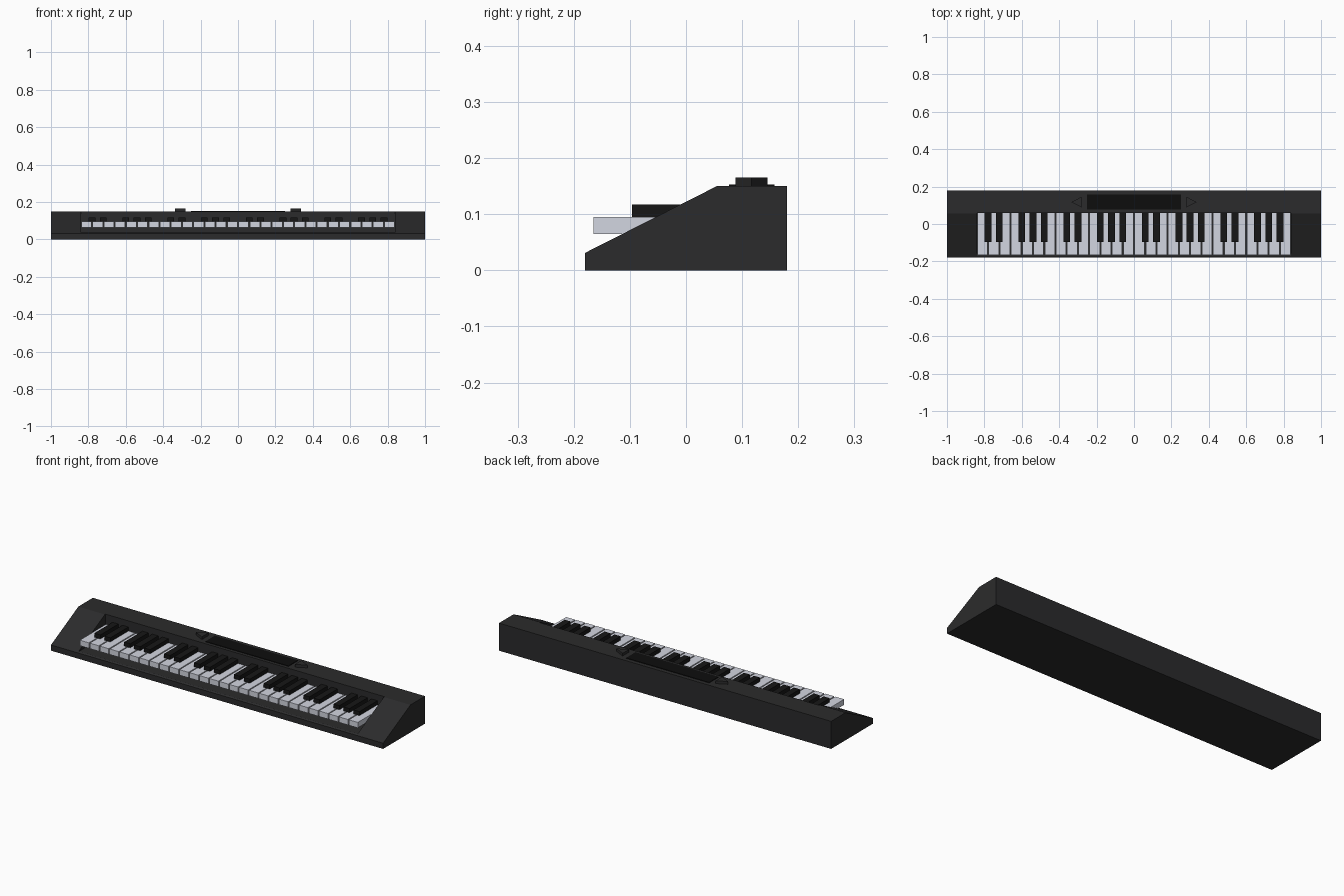
import bpy, bmesh

if "Cube" in bpy.data.objects:
    bpy.data.objects.remove(bpy.data.objects["Cube"])


def material(name, color):
    m = bpy.data.materials.new(name)
    m.diffuse_color = (*color, 1)
    m.use_nodes = True
    m.node_tree.nodes["Principled BSDF"].inputs["Base Color"].default_value = m.diffuse_color
    return m


CASE = material("case_charcoal", (0.024, 0.024, 0.025))
IVORY = material("key_white", (0.65, 0.67, 0.75))
BLACK = material("key_black", (0.008, 0.008, 0.008))
GLASS = material("display_black", (0.004, 0.004, 0.004))


def prism(name, base, offset, mat):
    """Extrude a flat polygon along an offset vector."""
    bm = bmesh.new()
    face = bm.faces.new([bm.verts.new(p) for p in base])
    ext = bmesh.ops.extrude_face_region(bm, geom=[face], use_keep_orig=True)
    moved = [g for g in ext["geom"] if isinstance(g, bmesh.types.BMVert)]
    bmesh.ops.translate(bm, verts=moved, vec=offset)
    bmesh.ops.recalc_face_normals(bm, faces=bm.faces)
    mesh = bpy.data.meshes.new(name)
    bm.to_mesh(mesh)
    bm.free()
    obj = bpy.data.objects.new(name, mesh)
    bpy.context.collection.objects.link(obj)
    if mat:
        mesh.materials.append(mat)
    return obj


def box(name, x0, x1, y0, y1, z0, z1, mat):
    base = [(x0, y0, z0), (x1, y0, z0), (x1, y1, z0), (x0, y1, z0)]
    return prism(name, base, (0, 0, z1 - z0), mat)


# Wedge-shaped case
profile = [(-0.18, 0), (0.18, 0), (0.18, 0.15), (0.055, 0.15), (-0.18, 0.031)]
case = prism("case", [(-1, y, z) for y, z in profile], (2, 0, 0), CASE)

# Recess for the keybed
cutter = box("recess_cutter", -0.84, 0.84, -0.17, 0.06, 0.034, 0.3, CASE)
cutter.hide_render = True
cut = case.modifiers.new("recess", 'BOOLEAN')
cut.operation = 'DIFFERENCE'
cut.solver = 'EXACT'
cut.object = cutter
bpy.context.view_layer.objects.active = case
case.select_set(True)
bpy.ops.object.modifier_apply(modifier=cut.name)
bpy.data.objects.remove(cutter)

# Four octaves of keys
PITCH = 0.06
for i in range(28):
    x = -0.84 + i * PITCH
    box(f"white_key_{i + 1}", x + 0.003, x + PITCH - 0.003, -0.165, 0.06, 0.065, 0.095, IVORY)
    if i % 7 in (0, 1, 3, 4, 5):
        c = x + PITCH
        box(f"black_key_{i + 1}", c - 0.018, c + 0.018, -0.096, 0.06, 0.095, 0.117, BLACK)

# Display panel
box("display", -0.25, 0.25, 0.077, 0.158, 0.149, 0.153, GLASS)

# Triangular arrow buttons either side of the display
for side, label in ((-1, "left"), (1, "right")):
    tri = [(side * 0.336, 0.117, 0.149), (side * 0.28, 0.0885, 0.149), (side * 0.28, 0.1455, 0.149)]
    prism(f"arrow_button_{label}", tri, (0, 0, 0.016), CASE)
